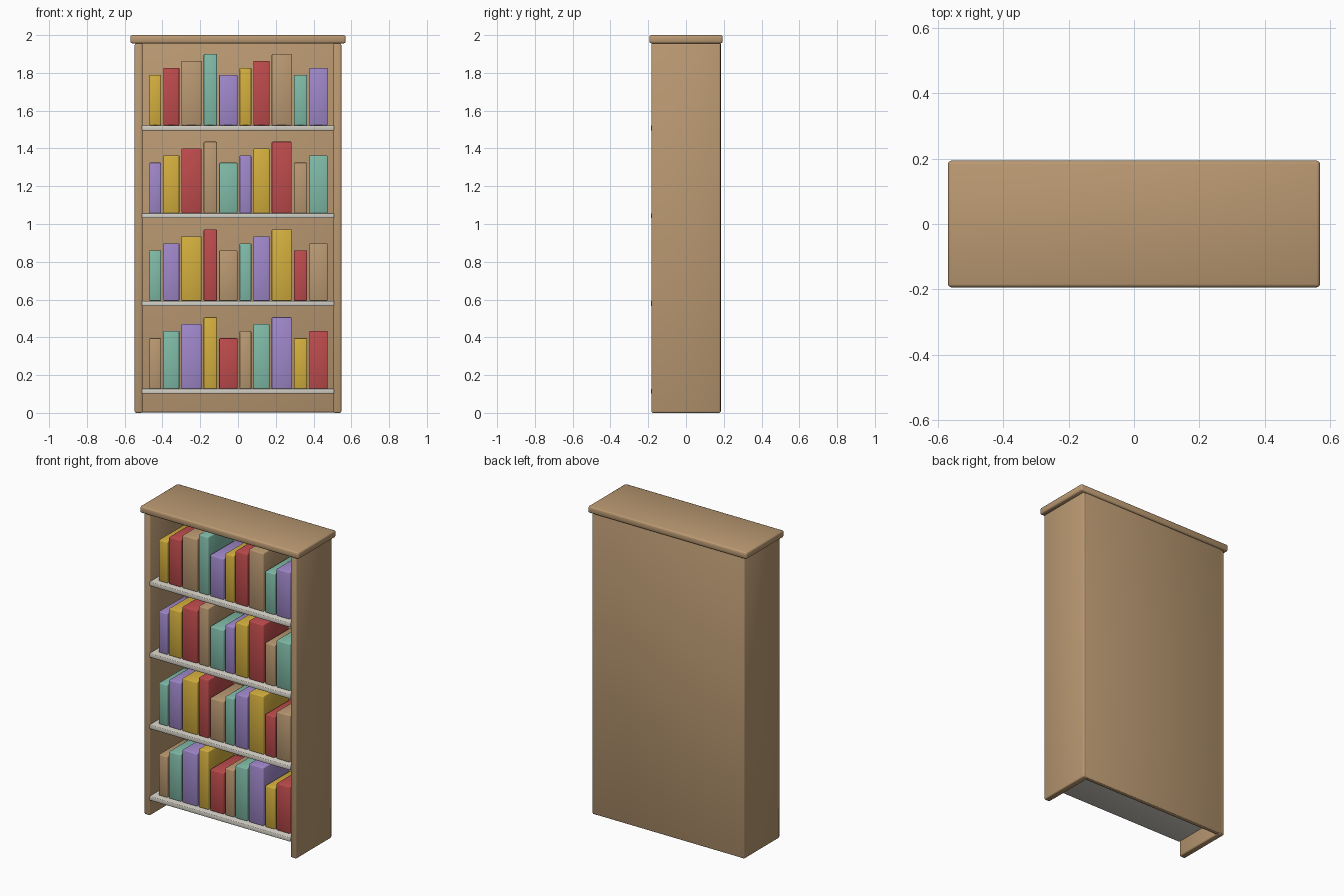
import bpy
import math

cube = bpy.data.objects.get("Cube")
if cube:
    bpy.data.objects.remove(cube, do_unlink=True)


def material(name, rgb):
    # Convert display colour (0-255) to linear
    lin = [((c / 255 + 0.055) / 1.055) ** 2.4 for c in rgb] + [1.0]
    mat = bpy.data.materials.new(name)
    mat.use_nodes = True
    mat.diffuse_color = lin
    mat.node_tree.nodes["Principled BSDF"].inputs["Base Color"].default_value = lin
    return mat


wood = material("warm wood", (186, 153, 114))
shelf_grey = material("pale grey", (212, 208, 198))
gold = material("gold cloth", (212, 175, 62))
red = material("red cloth", (190, 75, 76))
teal = material("teal cloth", (128, 187, 168))
purple = material("purple cloth", (160, 136, 202))


def box(name, low, high, mat, bevel):
    """Softly bevelled box between two opposite corners."""
    bpy.ops.mesh.primitive_cube_add(
        size=1, location=[(a + b) / 2 for a, b in zip(low, high)])
    obj = bpy.context.object
    obj.name = name
    obj.scale = [b - a for a, b in zip(low, high)]
    bpy.ops.object.transform_apply(location=False, rotation=False, scale=True)
    obj.data.materials.append(mat)
    mod = obj.modifiers.new("soft edges", "BEVEL")
    mod.width = bevel
    mod.segments = 2
    bpy.ops.object.modifier_apply(modifier=mod.name)
    bpy.ops.object.shade_smooth_by_angle(angle=math.radians(50))
    return obj


# Carcass: two sides, back panel and overhanging top
INNER, OUTER, DEPTH = 0.505, 0.547, 0.183
box("left_side", (INNER, -DEPTH, 0), (OUTER, DEPTH, 1.956), wood, 0.008)
box("right_side", (-OUTER, -DEPTH, 0), (-INNER, DEPTH, 1.956), wood, 0.008)
box("back_panel", (-0.53, 0.155, 0.003), (0.53, 0.184, 1.956), wood, 0.004)
box("top_board", (-0.57, -0.194, 1.956), (0.57, 0.194, 2), wood, 0.01)

# Shelves, counted from the top, each with a row of ten books
cloths = [gold, red, wood, teal, purple]
widths = [0.062, 0.085, 0.106, 0.070, 0.097]
heights = [0.267, 0.305, 0.342, 0.378]

for row in range(4):
    top = 1.522 - row * 0.4645
    box(f"shelf_{row + 1}", (-0.508, -0.186, top - 0.027),
        (0.508, 0.16, top), shelf_grey, 0.004)
    x = -0.469
    for i in range(10):
        w = widths[i % 5]
        box(f"book_{row + 1}_{i + 1}", (x, -0.145, top),
            (x + w, 0.115, top + heights[i % 4]), cloths[(i - row) % 5], 0.005)
        x += w + 0.0115
